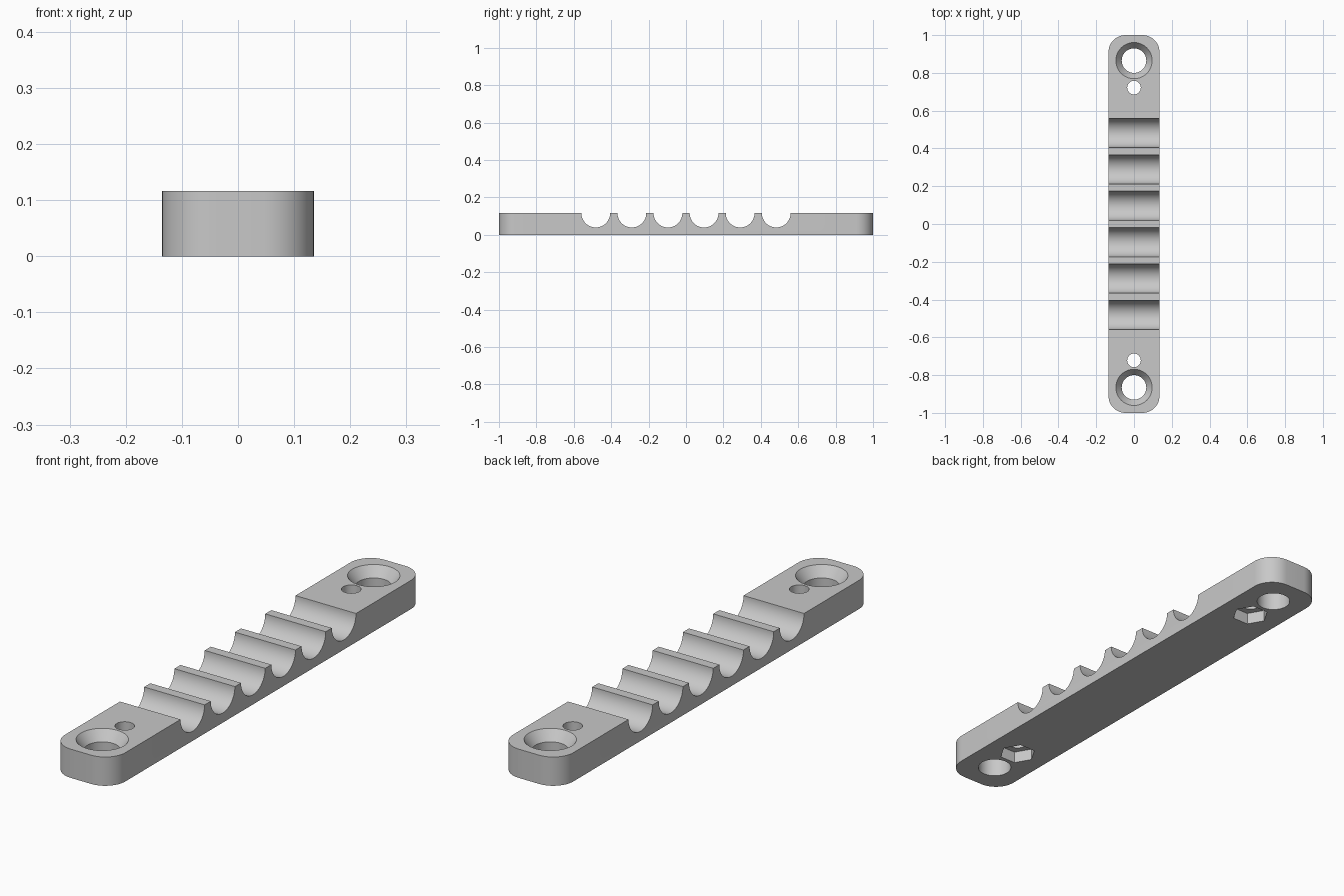
import bpy, bmesh, math
from mathutils import Matrix, Vector

cube = bpy.data.objects.get("Cube")
if cube:
    bpy.data.objects.remove(cube, do_unlink=True)

HALF_W, HALF_L, HEIGHT, CORNER = 0.135, 1.0, 0.116, 0.09
GROOVE_R, GROOVE_STEP = 0.077, 0.193
SCREW_Y, NUT_Y = 0.865, 0.722

grey = bpy.data.materials.new("light_grey_plastic")
grey.use_nodes = True
colour = (0.58, 0.58, 0.58, 1)
grey.diffuse_color = colour
grey.node_tree.nodes["Principled BSDF"].inputs["Base Color"].default_value = colour


def make_object(name, bm):
    bmesh.ops.recalc_face_normals(bm, faces=bm.faces)
    mesh = bpy.data.meshes.new(name)
    bm.to_mesh(mesh)
    bm.free()
    mesh.materials.append(grey)
    obj = bpy.data.objects.new(name, mesh)
    bpy.context.collection.objects.link(obj)
    return obj


def prism(bm, outline, depth):
    """Extrude a closed outline upwards."""
    face = bm.faces.new([bm.verts.new(p) for p in outline])
    extruded = bmesh.ops.extrude_face_region(bm, geom=[face])
    verts = [v for v in extruded["geom"] if isinstance(v, bmesh.types.BMVert)]
    bmesh.ops.translate(bm, verts=verts, vec=(0, 0, depth))


def turned(bm, profile, y, sides):
    """Stack rings of (radius, z) into a closed turned solid."""
    rings = []
    for r, z in profile:
        angles = [math.tau * i / sides for i in range(sides)]
        rings.append([bm.verts.new((r * math.cos(a), y + r * math.sin(a), z)) for a in angles])
    for low, high in zip(rings, rings[1:]):
        for i in range(sides):
            j = (i + 1) % sides
            bm.faces.new((low[i], low[j], high[j], high[i]))
    bm.faces.new(rings[0])
    bm.faces.new(rings[-1])


def cut(target, name, bm):
    """Subtract a solid from the target, then discard the cutter."""
    cutter = make_object(name, bm)
    cutter.hide_render = True
    mod = target.modifiers.new(name, 'BOOLEAN')
    mod.operation, mod.solver, mod.object = 'DIFFERENCE', 'EXACT', cutter
    bpy.context.view_layer.objects.active = target
    bpy.ops.object.modifier_apply(modifier=mod.name)
    bpy.data.objects.remove(cutter, do_unlink=True)


# Bar with rounded corners
outline = []
for k, (sx, sy) in enumerate([(1, 1), (-1, 1), (-1, -1), (1, -1)]):
    centre = Vector((sx * (HALF_W - CORNER), sy * (HALF_L - CORNER), 0))
    for i in range(13):
        a = math.radians(90 * k + 90 * i / 12)
        outline.append(centre + CORNER * Vector((math.cos(a), math.sin(a), 0)))
bm = bmesh.new()
prism(bm, outline, HEIGHT)
bar = make_object("clamp_bar", bm)

# Six half-round grooves across the top
bm = bmesh.new()
for i in range(6):
    place = Matrix.Translation((0, (i - 2.5) * GROOVE_STEP, HEIGHT)) @ Matrix.Rotation(math.pi / 2, 4, 'Y')
    bmesh.ops.create_cone(bm, cap_ends=True, segments=64, radius1=GROOVE_R,
                          radius2=GROOVE_R, depth=0.4, matrix=place)
cut(bar, "groove_cutter", bm)

# Countersunk screw holes
bm = bmesh.new()
for side in (-1, 1):
    turned(bm, [(0.065, -0.05), (0.065, 0.076), (0.096, HEIGHT), (0.096, 0.2)], side * SCREW_Y, 48)
cut(bar, "screw_hole_cutter", bm)

# Small bolt holes
bm = bmesh.new()
for side in (-1, 1):
    turned(bm, [(0.036, -0.05), (0.036, 0.2)], side * NUT_Y, 32)
cut(bar, "bolt_hole_cutter", bm)

# Hexagonal nut pockets underneath
bm = bmesh.new()
for side in (-1, 1):
    turned(bm, [(0.071, -0.05), (0.071, 0.048)], side * NUT_Y, 6)
cut(bar, "nut_pocket_cutter", bm)

# Smooth the curved walls, keep the edges crisp
bpy.ops.object.select_all(action='DESELECT')
bar.select_set(True)
bpy.context.view_layer.objects.active = bar
bpy.ops.object.shade_smooth_by_angle(angle=math.radians(25))
